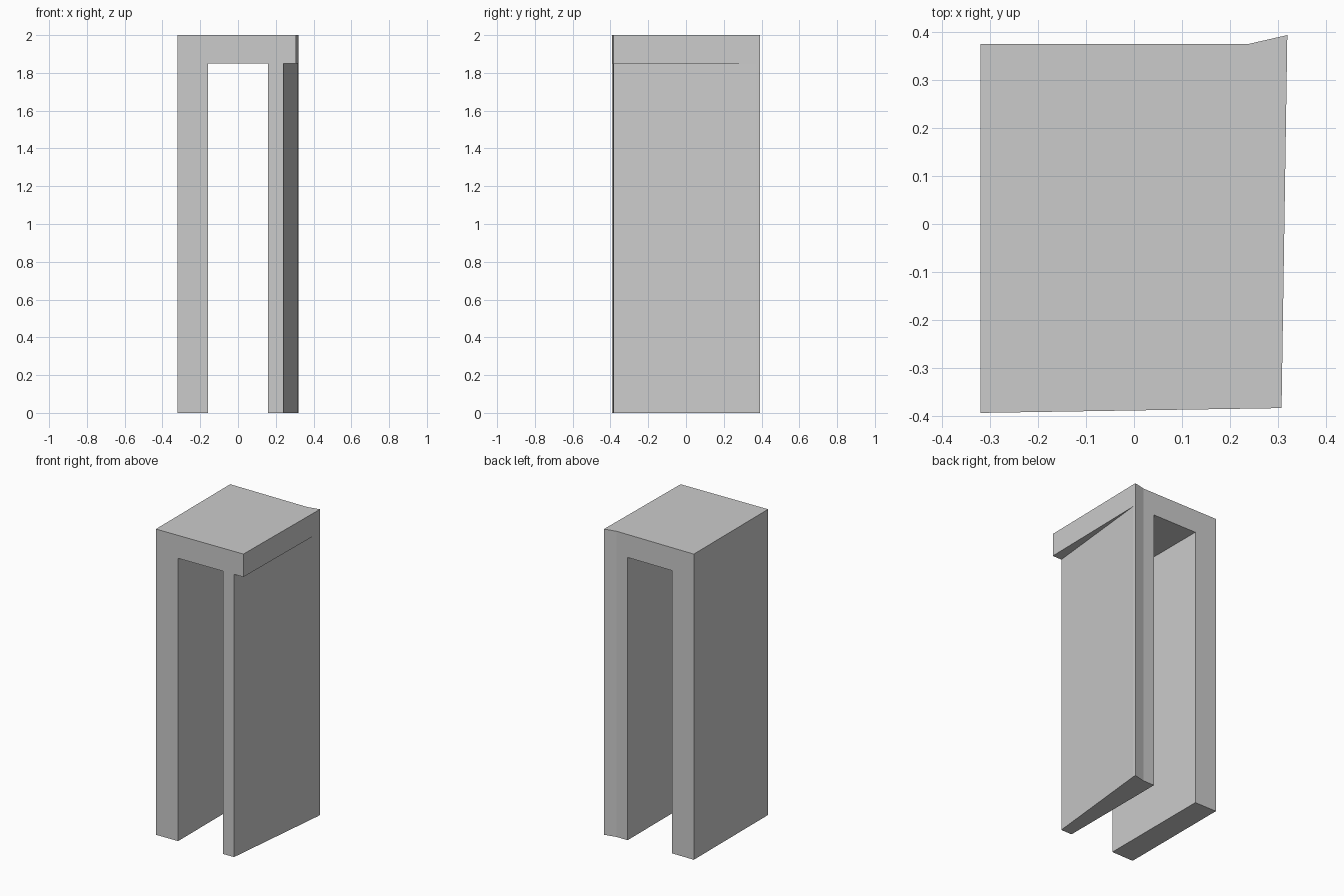
import bpy, bmesh

if "Cube" in bpy.data.objects:
    bpy.data.objects.remove(bpy.data.objects["Cube"])


def prism(name, outline, z0, z1):
    """Vertical prism from a counter-clockwise plan outline."""
    bm = bmesh.new()
    face = bm.faces.new([bm.verts.new((x, y, z0)) for x, y in outline])
    top = bmesh.ops.extrude_face_region(bm, geom=[face])["geom"]
    for v in top:
        if isinstance(v, bmesh.types.BMVert):
            v.co.z = z1
    bmesh.ops.recalc_face_normals(bm, faces=bm.faces[:])
    mesh = bpy.data.meshes.new(name)
    bm.to_mesh(mesh)
    bm.free()
    obj = bpy.data.objects.new(name, mesh)
    bpy.context.collection.objects.link(obj)
    return obj


def cut(target, cutter):
    cutter.hide_render = True
    mod = target.modifiers.new(cutter.name, "BOOLEAN")
    mod.operation = "DIFFERENCE"
    mod.solver = "EXACT"
    mod.object = cutter
    bpy.context.view_layer.objects.active = target
    bpy.ops.object.modifier_apply(modifier=mod.name)
    bpy.data.objects.remove(cutter, do_unlink=True)


# Full block, with the flared back right corner
frame = prism("door_frame", [(-0.319, -0.393), (0.307, -0.383), (0.319, 0.393),
                             (0.24, 0.375), (-0.319, 0.375)], 0, 2)

# Doorway running front to back
cut(frame, prism("doorway_cutter", [(-0.16, -1), (0.16, -1), (0.16, 1), (-0.16, 1)],
                 -0.5, 1.85))

# Tapered recess under the lintel on the right post
cut(frame, prism("recess_cutter", [(0.2296, -0.485), (0.6, -0.485), (0.6, 0.615),
                                   (0.344, 0.615)], -0.5, 1.85))
